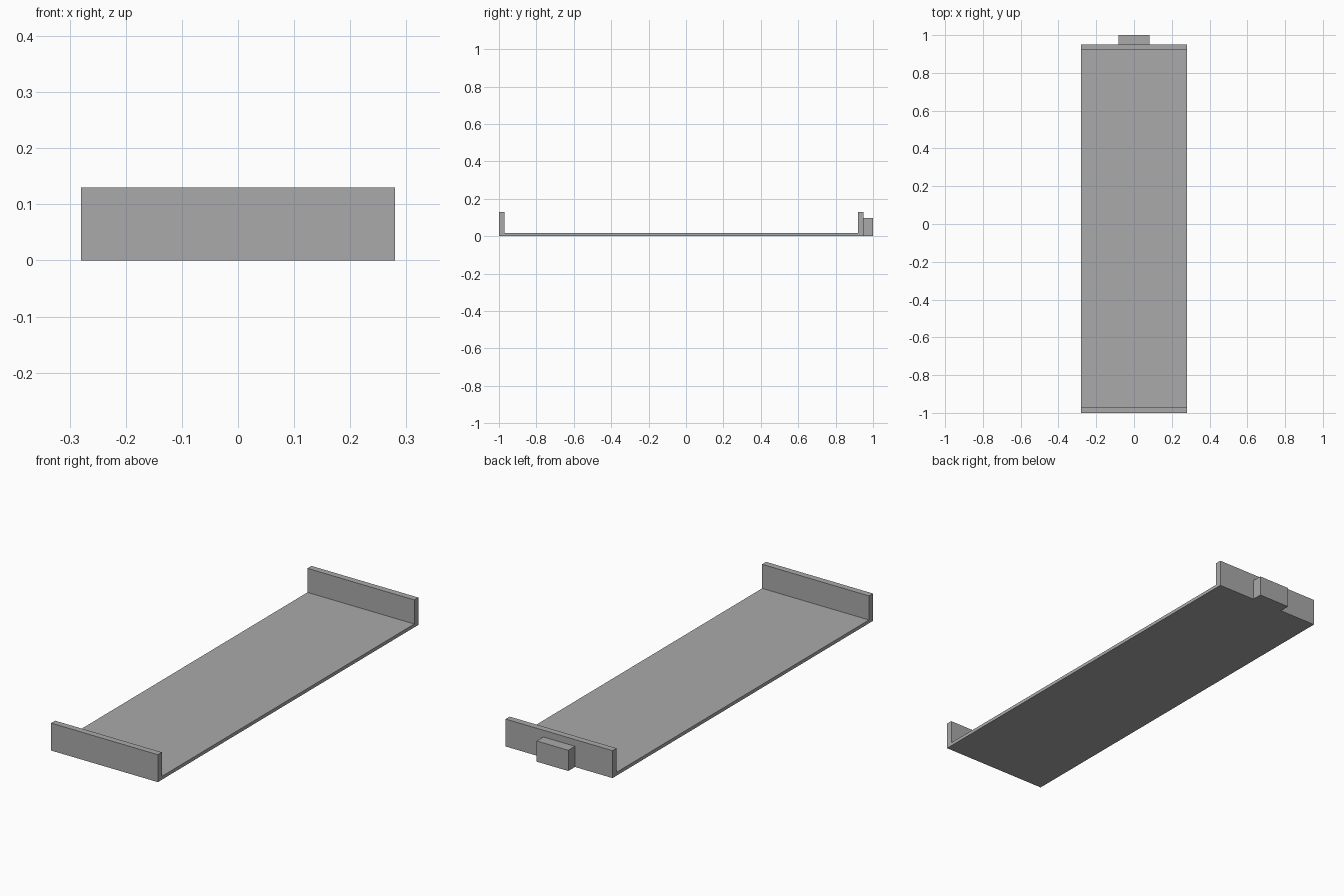
import bpy
import bmesh

if "Cube" in bpy.data.objects:
    bpy.data.objects.remove(bpy.data.objects["Cube"], do_unlink=True)

grey = bpy.data.materials.new("plain grey")
grey.use_nodes = True
colour = (0.4, 0.4, 0.4, 1)
grey.diffuse_color = colour
grey.node_tree.nodes["Principled BSDF"].inputs["Base Color"].default_value = colour


def extrude_profile(name, profile, half_width):
    """Extrude a (y, z) outline across x, centred on x = 0."""
    bm = bmesh.new()
    face = bm.faces.new([bm.verts.new((-half_width, y, z)) for y, z in profile])
    result = bmesh.ops.extrude_face_region(bm, geom=[face])
    moved = [v for v in result["geom"] if isinstance(v, bmesh.types.BMVert)]
    bmesh.ops.translate(bm, verts=moved, vec=(2 * half_width, 0, 0))
    bmesh.ops.recalc_face_normals(bm, faces=bm.faces)
    mesh = bpy.data.meshes.new(name)
    bm.to_mesh(mesh)
    bm.free()
    mesh.materials.append(grey)
    obj = bpy.data.objects.new(name, mesh)
    bpy.context.collection.objects.link(obj)
    return obj


front, back, tab_end = -1.0, 0.95, 1.0
wall, floor, height = 0.03, 0.016, 0.13

# Tray: thin floor with an upright wall at each end
extrude_profile("tray", [
    (front, 0), (back, 0), (back, height), (back - wall, height),
    (back - wall, floor), (front + wall, floor),
    (front + wall, height), (front, height)], 0.28)

# Small block on the outside of the back wall
extrude_profile("back_tab", [
    (back, 0), (tab_end, 0), (tab_end, 0.098), (back, 0.098)], 0.083)
